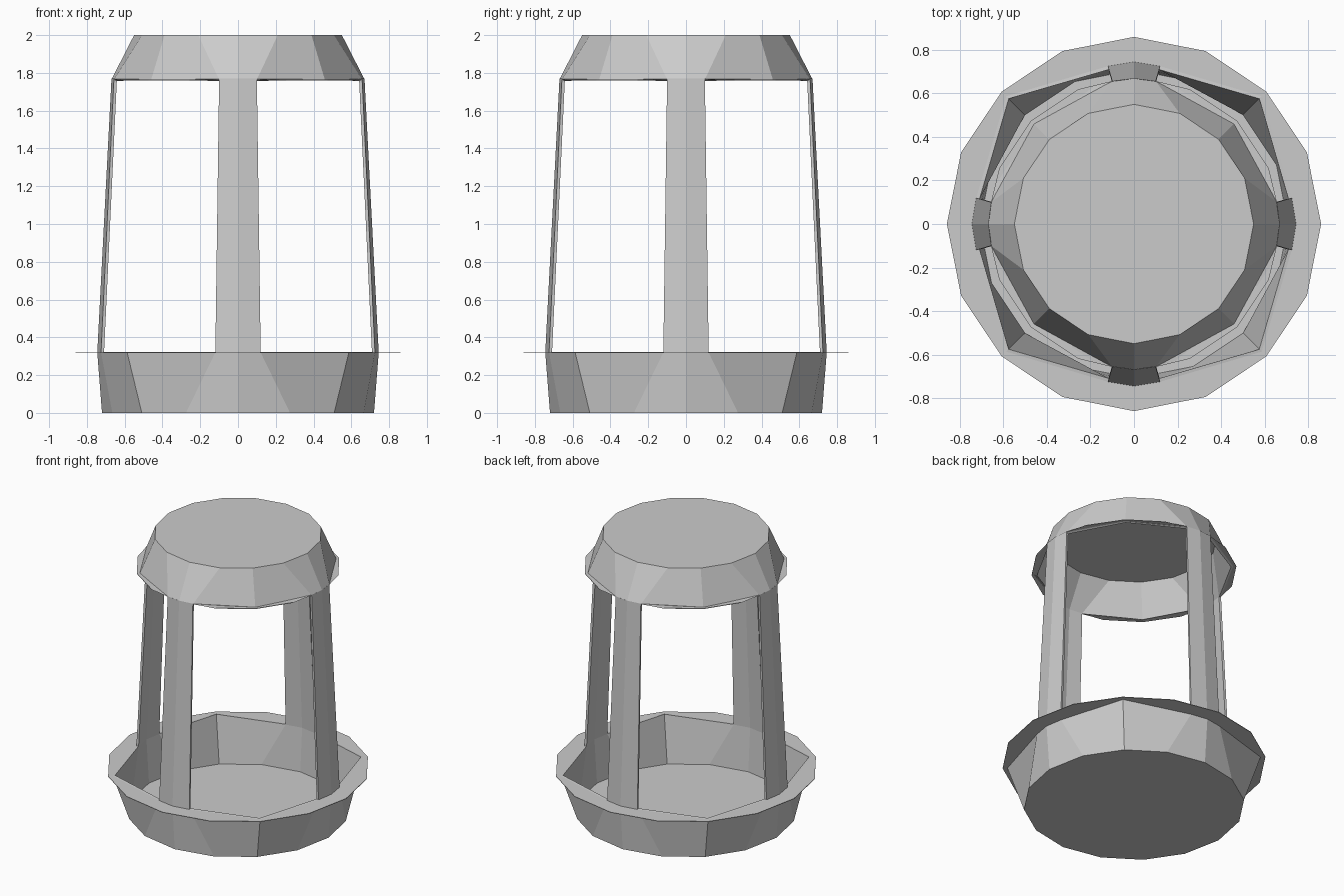
import bpy, bmesh
from math import cos, sin, atan2, hypot, pi

if "Cube" in bpy.data.objects:
    bpy.data.objects.remove(bpy.data.objects["Cube"])

N = 16


def round_ring(r, z):
    return [(r * cos(2 * pi * i / N), r * sin(2 * pi * i / N), z) for i in range(N)]


def frame_ring(mid, edge_x, edge_y, corner, z):
    """16 points: leg centre, leg edge, window corner, leg edge, repeated four times."""
    a, r = atan2(edge_y, edge_x), hypot(edge_x, edge_y)
    pattern = [(0, mid), (a, r), (pi / 4, corner), (pi / 2 - a, r)]
    return [(rad * cos(k * pi / 2 + ang), rad * sin(k * pi / 2 + ang), z)
            for k in range(4) for ang, rad in pattern]


def build(name, rings, thickness, cap_bottom=False, cap_top=False, keep=None):
    """Loft consecutive rings, listed so that faces point outward, then thicken inward."""
    bm = bmesh.new()
    loops = [[bm.verts.new(p) for p in ring] for ring in rings]
    for lo, hi in zip(loops, loops[1:]):
        for i in range(N):
            if keep is None or i % 4 in keep:
                j = (i + 1) % N
                bm.faces.new((lo[i], lo[j], hi[j], hi[i]))
    if cap_bottom:
        bm.faces.new(loops[0][::-1])
    if cap_top:
        bm.faces.new(loops[-1])
    bmesh.ops.delete(bm, geom=[v for v in bm.verts if not v.link_faces], context='VERTS')
    mesh = bpy.data.meshes.new(name)
    bm.to_mesh(mesh)
    bm.free()
    obj = bpy.data.objects.new(name, mesh)
    bpy.context.collection.objects.link(obj)
    mod = obj.modifiers.new("thickness", 'SOLIDIFY')
    mod.thickness = thickness
    mod.offset = -1
    return obj


sill = frame_ring(0.745, 0.725, 0.12, 0.83, 0.32)
head = frame_ring(0.67, 0.657, 0.10, 0.65, 1.765)

# Base tray and its wide flat rim
build("base_tray", [round_ring(0.72, 0), sill], 0.016, cap_bottom=True)
build("base_rim", [round_ring(0.86, 0.32), sill], 0.004)

# Four folded legs, each two facets wide
build("legs", [sill, head], 0.016, keep=(0, 3))

# Roof cap and its narrow brim
build("roof_cap", [head, round_ring(0.55, 2.0)], 0.016, cap_top=True)
build("roof_brim", [round_ring(0.67, 1.765), head], 0.004)
